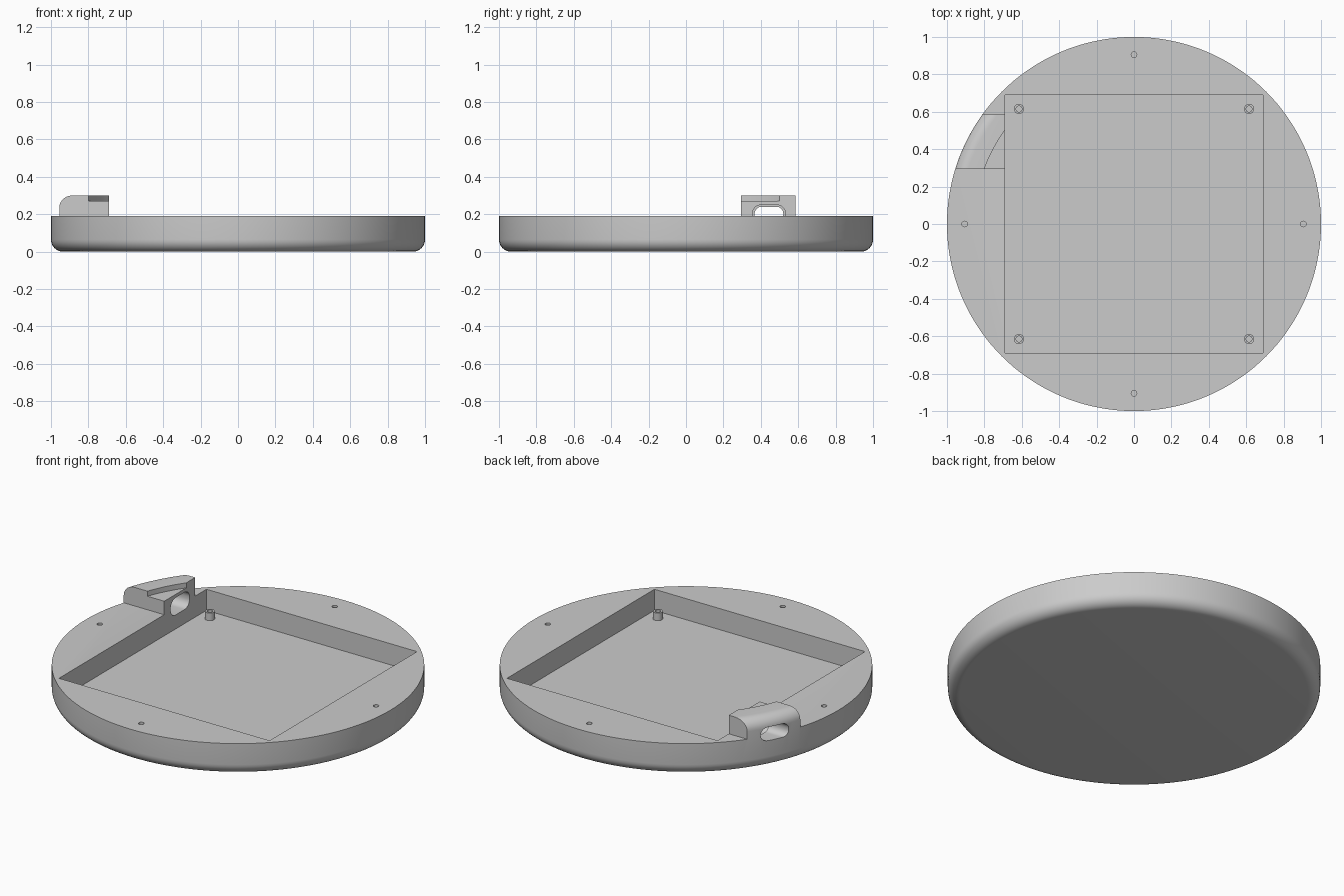
import bpy
import bmesh
from mathutils import Vector

if "Cube" in bpy.data.objects:
    bpy.data.objects.remove(bpy.data.objects["Cube"], do_unlink=True)

RIM_Z, FLOOR_Z, TOP_Z = 0.19, 0.065, 0.30
POCKET = 0.69
FILLET = 0.065

grey = bpy.data.materials.new("matte grey")
grey.use_nodes = True
colour = (0.6, 0.6, 0.6, 1)
grey.diffuse_color = colour
grey.node_tree.nodes["Principled BSDF"].inputs["Base Color"].default_value = colour


def finish(bm, name):
    mesh = bpy.data.meshes.new(name)
    bm.to_mesh(mesh)
    bm.free()
    mesh.materials.append(grey)
    obj = bpy.data.objects.new(name, mesh)
    bpy.context.collection.objects.link(obj)
    return obj


def cylinder(name, radius, z0, z1, x=0, y=0, sides=32, fillet=0):
    bm = bmesh.new()
    bmesh.ops.create_cone(bm, cap_ends=True, segments=sides, radius1=radius,
                          radius2=radius, depth=z1 - z0)
    bmesh.ops.translate(bm, verts=bm.verts, vec=(x, y, (z0 + z1) / 2))
    if fillet:
        rims = [e for e in bm.edges if abs(e.verts[0].co.z - e.verts[1].co.z) < 1e-5]
        bmesh.ops.bevel(bm, geom=rims, offset=fillet, segments=8, profile=0.5,
                        affect='EDGES')
    return finish(bm, name)


def box(name, low, high, round_x=0):
    """Box between two corners; round_x rounds the edges running along x."""
    low, high = Vector(low), Vector(high)
    bm = bmesh.new()
    bmesh.ops.create_cube(bm, size=1)
    bmesh.ops.scale(bm, verts=bm.verts, vec=high - low)
    bmesh.ops.translate(bm, verts=bm.verts, vec=(low + high) / 2)
    if round_x:
        along = [e for e in bm.edges
                 if abs(e.verts[0].co.x - e.verts[1].co.x) > 1e-4]
        bmesh.ops.bevel(bm, geom=along, offset=round_x, segments=8, profile=0.5,
                        affect='EDGES')
    return finish(bm, name)


def cut(target, cutter):
    cutter.hide_render = True
    mod = target.modifiers.new("cut", 'BOOLEAN')
    mod.operation = 'DIFFERENCE'
    mod.solver = 'EXACT'
    mod.object = cutter
    bpy.context.view_layer.objects.active = target
    bpy.ops.object.modifier_apply(modifier=mod.name)
    bpy.data.objects.remove(cutter, do_unlink=True)


def smooth(obj):
    bpy.ops.object.select_all(action='DESELECT')
    obj.select_set(True)
    bpy.context.view_layer.objects.active = obj
    bpy.ops.object.shade_smooth_by_angle()


# Round tray, starting at full housing height
tray = cylinder("tray", 1, 0, TOP_Z, sides=144, fillet=FILLET)

# Lower the rim everywhere except at the port housing
cut(tray, box("trim_inner", (-POCKET, -2, RIM_Z), (2, 2, 1)))
cut(tray, box("trim_front", (-2, -2, RIM_Z), (2, 0.295, 1)))
cut(tray, box("trim_back", (-2, 0.585, RIM_Z), (2, 2, 1)))

# Square pocket
cut(tray, box("pocket", (-POCKET, -POCKET, FLOOR_Z), (POCKET, POCKET, 1)))

# Curved ledge on the housing
cut(tray, cylinder("ledge", 0.853, 0.27, 1, sides=144))

# Port slot, with a wider recess on the inner side
cut(tray, box("slot", (-1.2, 0.367, 0.16), (-0.6, 0.52, 0.24), 0.037))
cut(tray, box("slot_recess", (-0.80, 0.355, 0.148), (-0.6, 0.532, 0.25), 0.046))

# Screw holes in the rim
for x, y in ((1, 0), (-1, 0), (0, 1), (0, -1)):
    cut(tray, cylinder("screw_hole", 0.015, 0.09, 0.4, x * 0.905, y * 0.905, 24))
smooth(tray)

# Hollow mounting posts in the pocket corners
for side, x in (("left", 0.615), ("right", -0.615)):
    for end, y in (("front", -0.615), ("back", 0.615)):
        post = cylinder(f"{end}_{side}_post", 0.027, FLOOR_Z - 0.01, 0.11, x, y)
        cut(post, cylinder("post_bore", 0.016, FLOOR_Z, 0.2, x, y, 24))
        smooth(post)
